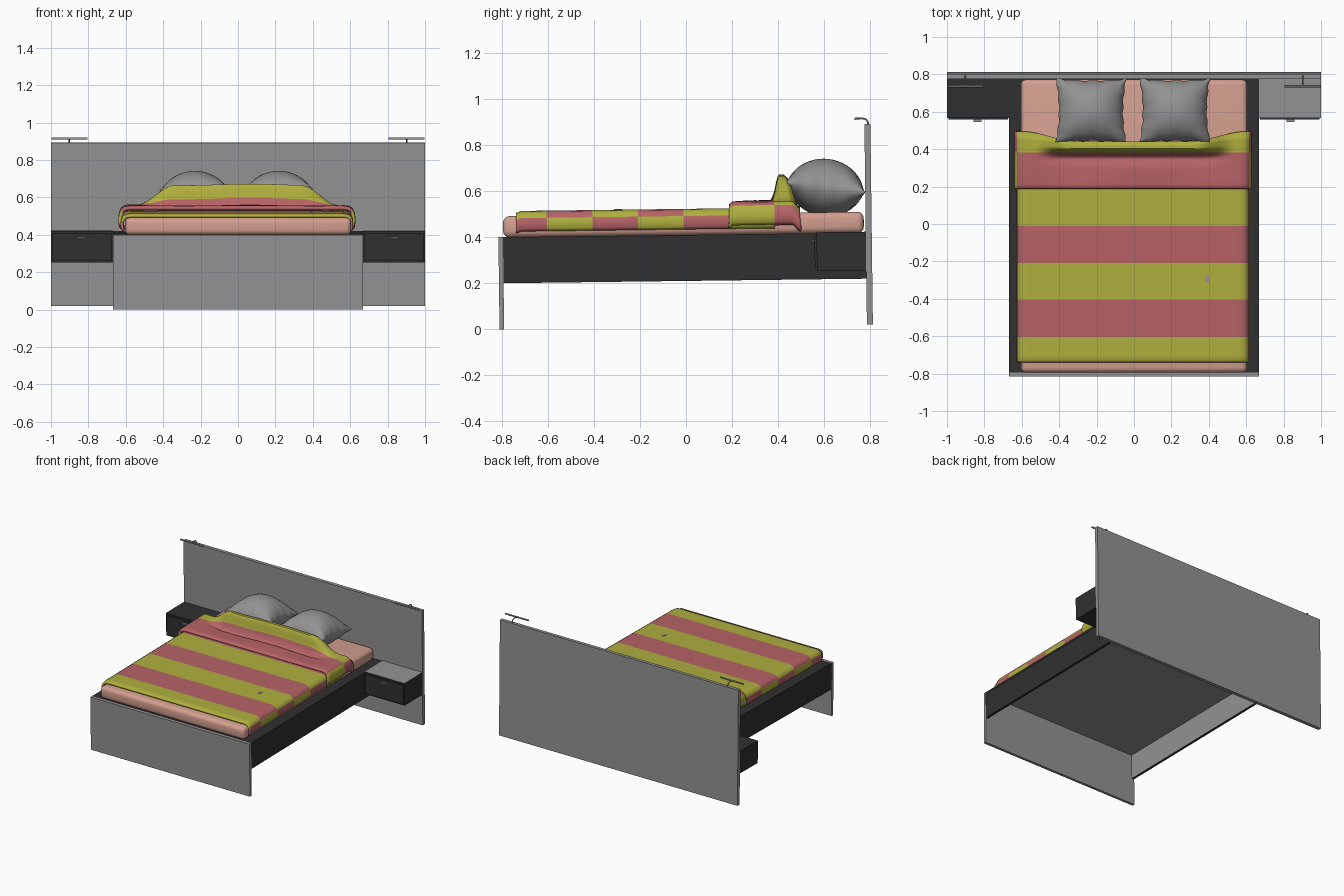
import bpy, bmesh, math
from mathutils import Matrix, Vector

if "Cube" in bpy.data.objects:
    bpy.data.objects.remove(bpy.data.objects["Cube"])


def material(name, rgb):
    m = bpy.data.materials.new(name)
    m.diffuse_color = (*rgb, 1)
    m.use_nodes = True
    m.node_tree.nodes["Principled BSDF"].inputs["Base Color"].default_value = m.diffuse_color
    return m


GREY = material("grey_panel", (0.29, 0.29, 0.29))
DARK = material("dark_wood", (0.03, 0.03, 0.03))
SALMON = material("salmon_sheet", (0.66, 0.35, 0.28))
YELLOW = material("yellow_stripe", (0.43, 0.43, 0.05))
PINK = material("pink_stripe", (0.47, 0.125, 0.135))
parts = []


def add(name, bm, mats, smooth=False):
    me = bpy.data.meshes.new(name)
    bm.to_mesh(me)
    bm.free()
    for m in mats:
        me.materials.append(m)
    ob = bpy.data.objects.new(name, me)
    bpy.context.collection.objects.link(ob)
    parts.append(ob)
    if smooth:
        bpy.ops.object.select_all(action='DESELECT')
        ob.select_set(True)
        bpy.context.view_layer.objects.active = ob
        bpy.ops.object.shade_smooth_by_angle(angle=math.radians(50))
    return ob


def box(name, x, y, z, mat, bevel=0.0, segs=4, rule=None, extra=None):
    bm = bmesh.new()
    bmesh.ops.create_cube(bm, size=1)
    for v in bm.verts:
        v.co = Vector([(a + b) / 2 + c * abs(b - a) for (a, b), c in zip((x, y, z), v.co)])
    if bevel:
        bmesh.ops.bevel(bm, geom=bm.edges[:], offset=bevel, segments=segs,
                        profile=0.5, affect='EDGES')
    bm.normal_update()
    if rule:
        for f in bm.faces:
            f.material_index = 1 if rule(f.normal) else 0
    return add(name, bm, [mat] + ([extra] if extra else []), bevel > 0)


def smoothstep(a, b, t):
    t = max(0.0, min(1.0, (t - a) / (b - a)))
    return t * t * (3 - 2 * t)


def cloth(name, half, ys, move, thick, side_z):
    """Drape a mirrored cross-section along y; colour in stripes that swap on the sides."""
    inner = [(half[-1][0] * k / 20, half[-1][1]) for k in range(-19, 20)]
    section = [(-x, z) for x, z in half] + inner + half[::-1]
    bm = bmesh.new()
    rows = [[bm.verts.new(move(x - 0.006, y, z)) for x, z in section] for y in ys]
    n = len(half)
    for i in range(len(rows) - 1):
        stripe = math.floor(((ys[i] + ys[i + 1]) / 2 + 0.005) / 0.198) % 2
        for j in range(len(section) - 1):
            f = bm.faces.new((rows[i][j], rows[i][j + 1], rows[i + 1][j + 1], rows[i + 1][j]))
            flat_z = (section[j][1] + section[j + 1][1]) / 2
            f.material_index = stripe ^ int(flat_z < side_z)
    bm.normal_update()
    ob = add(name, bm, [YELLOW, PINK], True)
    s = ob.modifiers.new("thickness", 'SOLIDIFY')
    s.thickness = thick
    s.offset = -1
    return ob


# boards and frame
box("headboard", (-1, 1), (0.786, 0.812), (0.0, 0.872), GREY)
box("footboard", (-0.667, 0.667), (-0.81, -0.79), (0, 0.40), GREY)
box("deck", (-0.667, 0.667), (-0.79, 0.786), (0.385, 0.40), DARK,
    rule=lambda n: n.z < -0.5, extra=GREY)
for s, side in ((-1, "left"), (1, "right")):
    box(side + "_rail", sorted((s * 0.645, s * 0.664)), (-0.79, 0.786), (0.20, 0.386), DARK,
        rule=lambda n, s=s: n.x * s < -0.5, extra=GREY)

# nightstands, drawers and handles
for s, side in ((-1, "left"), (1, "right")):
    box(side + "_nightstand", sorted((s * 0.667, s)), (0.572, 0.786), (0.235, 0.404), DARK,
        rule=lambda n, s=s: s > 0 and n.z > 0.5, extra=GREY)
    box(side + "_drawer_front", sorted((s * 0.675, s * 0.992)), (0.563, 0.573),
        (0.245, 0.392), DARK)
    box(side + "_drawer_handle", sorted((s * 0.815, s * 0.857)), (0.549, 0.564),
        (0.366, 0.374), GREY)

# reading lamps on the headboard
for s, side in ((-1, "left"), (1, "right")):
    for label, pts, r in (
            ("_lamp_arm", [(s * 0.903, 0.803, 0.86), (s * 0.903, 0.801, 0.882),
                           (s * 0.903, 0.792, 0.893), (s * 0.903, 0.775, 0.897),
                           (s * 0.903, 0.745, 0.896)], 0.004),
            ("_lamp_bar", [(s * 0.805, 0.748, 0.895), (s * 0.998, 0.748, 0.895)], 0.006)):
        cu = bpy.data.curves.new(side + label, 'CURVE')
        cu.dimensions = '3D'
        cu.bevel_depth = r
        cu.bevel_resolution = 2
        cu.use_fill_caps = True
        sp = cu.splines.new('POLY')
        sp.points.add(len(pts) - 1)
        for p, c in zip(sp.points, pts):
            p.co = (*c, 1)
        cu.materials.append(GREY)
        ob = bpy.data.objects.new(side + label, cu)
        bpy.context.collection.objects.link(ob)
        parts.append(ob)

# mattress
box("mattress", (-0.605, 0.605), (-0.789, 0.778), (0.398, 0.491), SALMON, 0.028)

# main blanket
main_half = [(0.612, 0.424), (0.62, 0.435), (0.622, 0.46), (0.619, 0.482), (0.61, 0.499),
             (0.594, 0.509), (0.57, 0.513)]
main_ys = [-0.733 + 0.011 * k for k in range(3)] + [-0.70 + 0.02 * k for k in range(5)]
main_ys += [-0.599 + 0.0198 * k for k in range(51)]
cloth("blanket", main_half, main_ys,
      lambda x, y, z: (x, y, z - 0.008 * (1 - smoothstep(-0.735, -0.705, y))), 0.016, 0.48)


# turned-back fold, rising over the pillow fronts
def fold_shape(x, y, z):
    ridge = 1 - smoothstep(0.34, 0.54, abs(x))
    lift = 0.11 * ridge * smoothstep(0.365, 0.43, y)
    lift -= 0.018 * ridge * math.exp(-((y - 0.355) / 0.02) ** 2)
    lift -= 0.014 * (1 - smoothstep(0.188, 0.21, y))
    lift += 0.004 * math.sin(9 * x + 1) * smoothstep(0.2, 0.3, y)
    back = 0.45 + 0.052 * smoothstep(0.3, 0.6, abs(x))
    if y > 0.39:
        t = (y - 0.39) / 0.11
        y = 0.39 + (back - 0.39) * t
        lift -= 0.03 * smoothstep(0.7, 1.0, t) * (1 - 0.5 * ridge)
    return (x, y, z + lift)


fold_half = [(0.618, 0.436), (0.63, 0.45), (0.634, 0.475), (0.63, 0.503), (0.62, 0.524),
             (0.602, 0.538), (0.575, 0.543)]
fold_ys = [0.193, 0.199, 0.206, 0.22, 0.25, 0.28, 0.31] + [0.33 + 0.01 * k for k in range(18)]
cloth("blanket_fold", fold_half, fold_ys, fold_shape, 0.018, 0.515)


# pillows: two bulging sheets joined at the seam
def pillow(name, cx):
    n = 24
    tilt = Matrix.Rotation(math.radians(-8), 3, 'X')
    bm = bmesh.new()
    for sgn in (1, -1):
        grid = []
        for i in range(n + 1):
            v = math.sin(math.pi * (i / n - 0.5))
            row = []
            for j in range(n + 1):
                u = math.sin(math.pi * (j / n - 0.5))
                x = 0.188 * u * (1 - 0.09 * (1 - v * v))
                y = 0.172 * v * (1 - 0.06 * (1 - u * u))
                x += 0.003 * math.sin(14 * v) * u * u
                y += 0.003 * math.sin(13 * u + 1) * v * v
                h = 0.125 * (max(0, 1 - u * u) * max(0, 1 - v * v)) ** 0.55
                row.append(bm.verts.new(tilt @ Vector((x, y, sgn * h)) + Vector((cx, 0.613, 0.598))))
            grid.append(row)
        for i in range(n):
            for j in range(n):
                q = [grid[i][j], grid[i][j + 1], grid[i + 1][j + 1], grid[i + 1][j]]
                bm.faces.new(q if sgn > 0 else q[::-1])
    bmesh.ops.remove_doubles(bm, verts=bm.verts[:], dist=0.0002)
    bmesh.ops.recalc_face_normals(bm, faces=bm.faces[:])
    add(name, bm, [GREY], True)


pillow("left_pillow", -0.23)
pillow("right_pillow", 0.218)

# small tag on the blanket
box("blanket_tag", (0.381, 0.401), (-0.306, -0.272), (0.508, 0.516), GREY)

# the whole bed leans very slightly, lower at the foot
pivot = Matrix.Translation((0, -0.81, 0))
lean = pivot @ Matrix.Rotation(0.0125, 4, 'X') @ pivot.inverted()
for ob in parts:
    ob.data.transform(lean)
